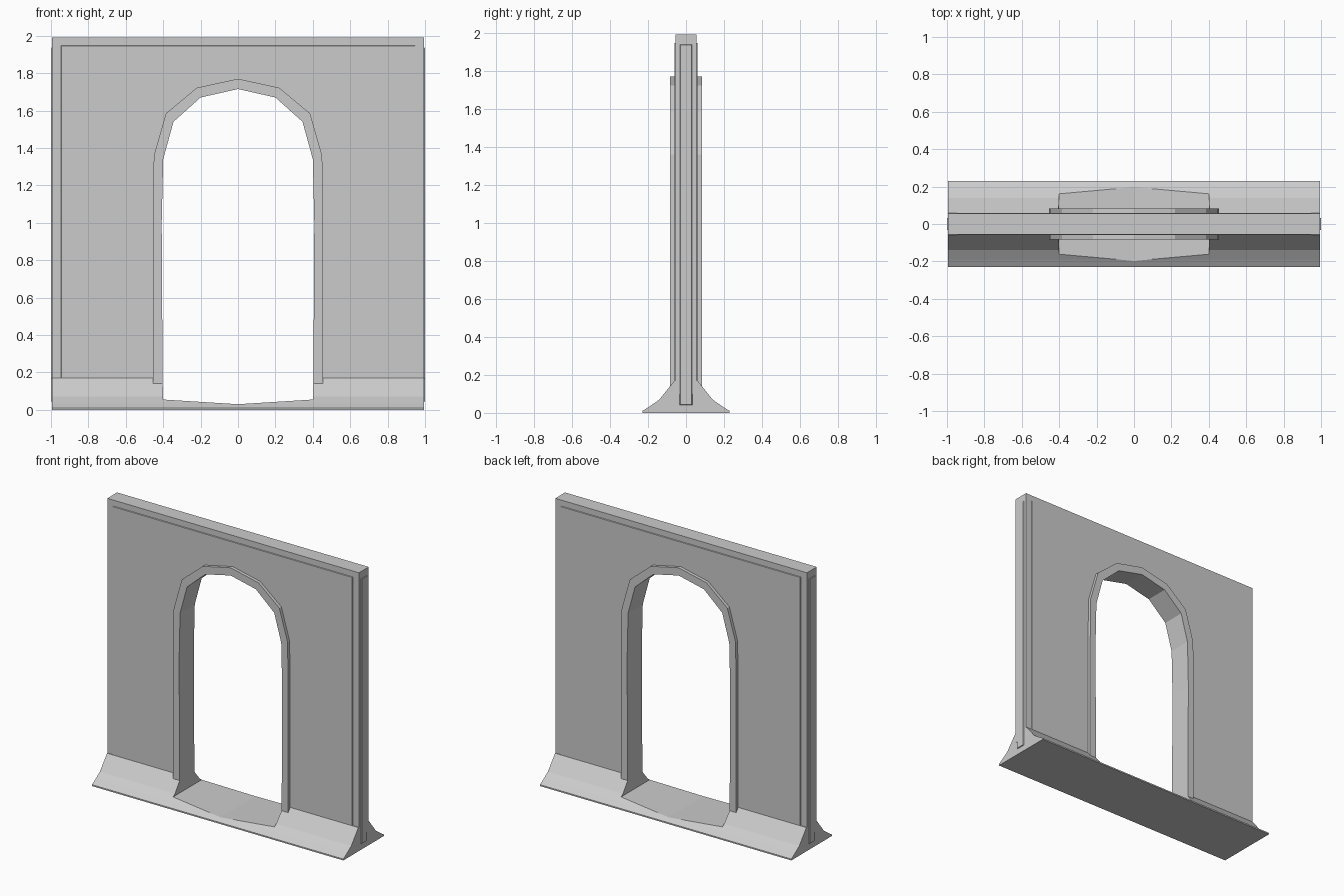
import bpy, bmesh
from mathutils import Vector

if "Cube" in bpy.data.objects:
    bpy.data.objects.remove(bpy.data.objects["Cube"])


def prism(name, points, axis, a, b, taper=None):
    """Extrude a closed profile along 'x' or 'y' from a to b; taper insets the far end."""
    bm = bmesh.new()

    def place(p, d):
        return Vector((d, p[0], p[1])) if axis == 'x' else Vector((p[0], d, p[1]))

    ends = points if taper is None else taper
    near = [bm.verts.new(place(p, a)) for p in points]
    far = [bm.verts.new(place(p, b)) for p in ends]
    bm.faces.new(near)
    bm.faces.new(far)
    n = len(near)
    for i in range(n):
        j = (i + 1) % n
        bm.faces.new((near[i], near[j], far[j], far[i]))
    bmesh.ops.recalc_face_normals(bm, faces=bm.faces)
    mesh = bpy.data.meshes.new(name)
    bm.to_mesh(mesh)
    bm.free()
    ob = bpy.data.objects.new(name, mesh)
    bpy.context.collection.objects.link(ob)
    return ob


def mirrored(half):
    """Right half of a profile, bottom to top, mirrored to a closed loop."""
    return half + [(-x, z) for x, z in reversed(half) if x > 0]


def rect(w, z0, z1):
    return [(-w, z0), (w, z0), (w, z1), (-w, z1)]


# Arched doorway cutter, including the worn dip in the threshold
opening = prism("doorway_cutter", mirrored([
    (0, 0.03), (0.40, 0.055), (0.403, 0.14), (0.408, 1.0), (0.40, 1.34),
    (0.345, 1.54), (0.20, 1.67), (0, 1.715)]), 'y', -0.5, 0.5)
opening.hide_render = True
parts = []

# Wall slab
parts.append(prism("wall", rect(0.995, 0.1, 1.99), 'y', -0.055, 0.055))

# Slightly raised panels on both faces
for side, label in ((-1, "front"), (1, "back")):
    parts.append(prism(label + "_panel", rect(0.95, 0.12, 1.95), 'y',
                       side * 0.05, side * 0.06, rect(0.945, 0.125, 1.945)))

# Flared plinth with a concave slope
parts.append(prism("plinth", mirrored([
    (0.23, 0.0), (0.23, 0.01), (0.19, 0.035), (0.14, 0.07), (0.06, 0.17)]),
    'x', -0.994, 0.994))

# Raised arch trim, showing on both faces
parts.append(prism("arch_trim", mirrored([
    (0.455, 0.1), (0.455, 1.0), (0.45, 1.36), (0.385, 1.585),
    (0.22, 1.722), (0, 1.77)]), 'y', -0.083, 0.083))

# The trim fills the reveal, so a wider copy of the doorway clears the wall behind it
for ob in parts:
    mod = ob.modifiers.new("doorway", 'BOOLEAN')
    mod.operation = 'DIFFERENCE'
    mod.solver = 'EXACT'
    mod.object = opening
    cut = opening.copy()
    bpy.context.view_layer.update()
    if ob.name in ("wall", "front_panel", "back_panel"):
        opening.scale = (1.04, 1, 1.01)
    else:
        opening.scale = (1, 1, 1)
    bpy.data.objects.remove(cut)
    bpy.context.view_layer.objects.active = ob
    bpy.context.view_layer.update()
    bpy.ops.object.modifier_apply(modifier=mod.name)
bpy.data.objects.remove(opening)

# Shallow ridges on the wall ends
for side, label in ((-1, "left"), (1, "right")):
    prism(label + "_end_ridge", rect(0.035, 0.04, 1.94), 'x',
          side * 0.99, side * 1.0, rect(0.03, 0.045, 1.935))
